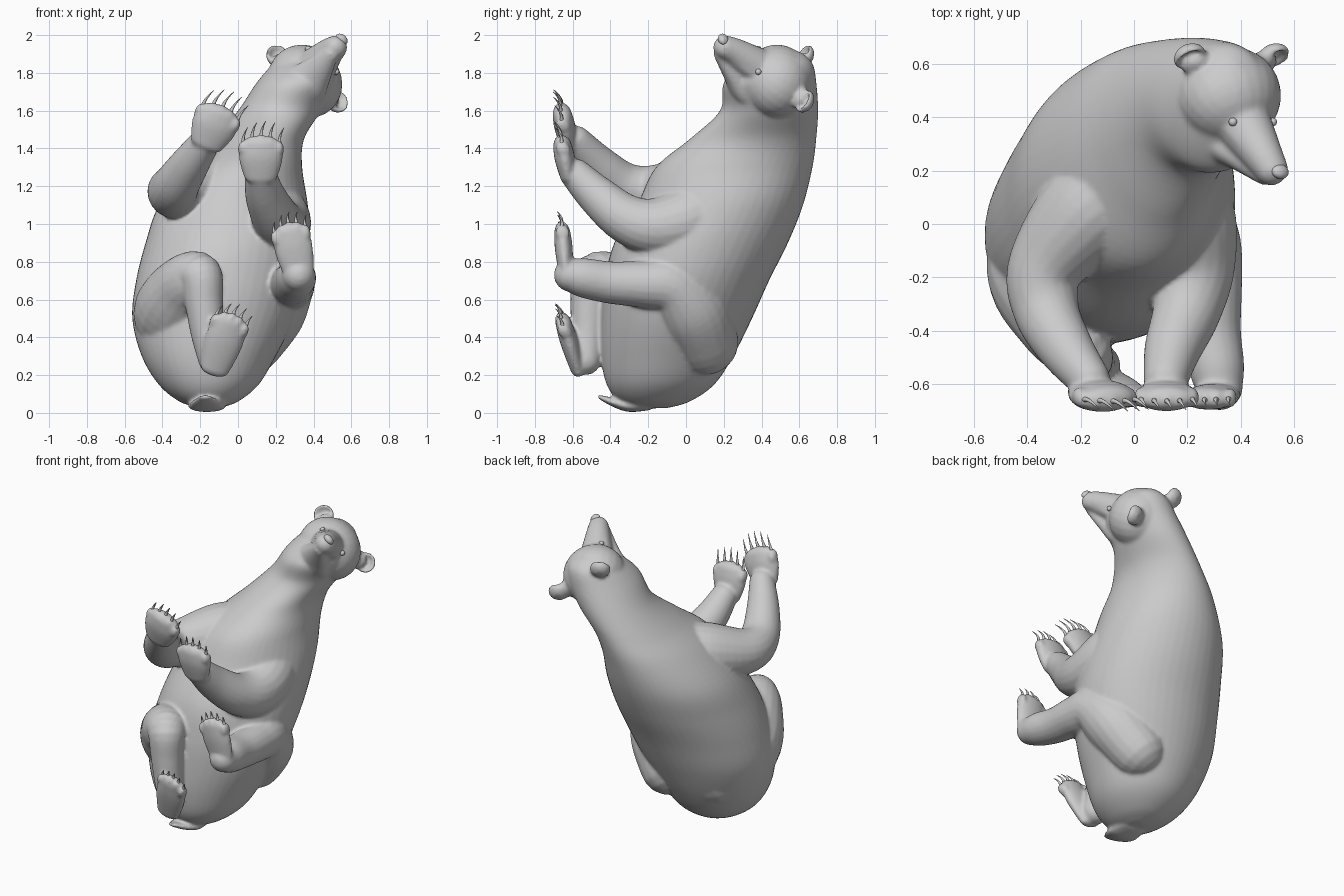
import bpy, bmesh, math
from mathutils import Vector

if "Cube" in bpy.data.objects:
    bpy.data.objects.remove(bpy.data.objects["Cube"])

X, Y, Z = Vector((1, 0, 0)), Vector((0, 1, 0)), Vector((0, 0, 1))
# Head frame: muzzle direction, towards the left ear, crown direction
FORWARD = Vector((.37, -.8, .47)).normalized()
LATERAL = Vector((.78, 0, -.63)).normalized()
CROWN = FORWARD.cross(LATERAL)


def spline(rows, steps=6):
    """Catmull-Rom interpolation of rows of numbers."""
    rows = [Vector(row) for row in rows]
    points = [rows[0]] + rows + [rows[-1]]
    result = []
    for a, b, c, d in zip(points, points[1:], points[2:], points[3:]):
        for i in range(steps):
            t = i / steps
            result.append((b * 2 + (c - a) * t + (a * 2 - b * 5 + c * 4 - d) * t ** 2
                           + (b * 3 - a - c * 3 + d) * t ** 3) / 2)
    return result + [rows[-1]]


def loft(name, rings, sides=28):
    """Skin a list of ellipses given as (centre, axis a, axis b)."""
    bm = bmesh.new()
    loops = []
    for centre, a, b in rings:
        angles = [k * math.tau / sides for k in range(sides)]
        loops.append([bm.verts.new(centre + a * math.cos(t) + b * math.sin(t)) for t in angles])
    for low, high in zip(loops, loops[1:]):
        for k in range(sides):
            bm.faces.new((low[k - 1], low[k], high[k], high[k - 1]))
    bm.faces.new(loops[0])
    bm.faces.new(loops[-1])
    bmesh.ops.recalc_face_normals(bm, faces=bm.faces)
    mesh = bpy.data.meshes.new(name)
    bm.to_mesh(mesh)
    bm.free()
    obj = bpy.data.objects.new(name, mesh)
    bpy.context.collection.objects.link(obj)
    return obj


def dome(ring, outward):
    """Rings that round off one end of a tube."""
    centre, a, b = ring
    angles = [math.radians(angle) for angle in range(20, 90, 20)]
    return [(centre + outward * b.length * math.sin(t), a * math.cos(t), b * math.cos(t)) for t in angles]


def tube(name, rows, flat=1, sides=20, across=X):
    """Round-ended tube along (x, y, z, half width); flat scales its thickness."""
    points = spline(rows)
    rings, tangents = [], []
    for i, p in enumerate(points):
        tangent = (points[min(i + 1, len(points) - 1)] - points[max(i - 1, 0)]).to_3d().normalized()
        up = tangent.cross(across).normalized()
        rings.append((p.to_3d(), up.cross(tangent) * p[3], up * p[3] * flat))
        tangents.append(tangent)
    start = dome(rings[0], -tangents[0])[::-1]
    return loft(name, start + rings + dome(rings[-1], tangents[-1]), sides)


def ball(name, centre, a, b, c):
    """Ellipsoid with three axis vectors."""
    angles = [math.radians(angle) for angle in range(3, 180, 12)]
    return loft(name, [(centre + c * math.cos(t), a * math.sin(t), b * math.sin(t)) for t in angles], 24)


skin, details = [], []

# Torso and neck: z, x range, y range
torso = [(.025, -.2, -.1, -.24, -.1), (.06, -.31, 0, -.35, .02), (.15, -.42, .11, -.42, .15),
         (.3, -.51, .2, -.45, .25), (.5, -.56, .3, -.45, .35), (.7, -.54, .36, -.43, .44),
         (.9, -.49, .38, -.38, .54), (1.1, -.42, .37, -.26, .62), (1.3, -.28, .34, -.16, .67),
         (1.45, -.13, .35, .02, .69), (1.6, 0, .44, .18, .7), (1.75, .1, .52, .2, .69),
         (1.85, .19, .5, .31, .67), (1.91, .28, .42, .42, .61)]
torso_rings = []
for z, left, right, front, back in spline(torso):
    middle = Vector(((left + right) / 2, (front + back) / 2, z))
    torso_rings.append((middle, X * (right - left) / 2, Y * (back - front) / 2))
skin.append(loft("body", torso_rings, 48))

# Skull, muzzle and lower jaw
skull = Vector((.355, .48, 1.755))
skin.append(ball("skull", skull, LATERAL * .205, CROWN * .19, FORWARD * .185))
skin.append(tube("muzzle", [(.395, .4, 1.81, .115), (.44, .33, 1.86, .1), (.48, .265, 1.905, .078),
                            (.515, .208, 1.935, .066), (.525, .19, 1.945, .06)], .5, across=LATERAL))
skin.append(tube("muzzle_bridge", [(.395, .4, 1.81, .115), (.48, .265, 1.905, .078),
                                   (.515, .208, 1.935, .064)], across=LATERAL))
skin.append(tube("jaw", [(.28, .42, 1.66, .12), (.35, .32, 1.73, .125), (.42, .25, 1.81, .085),
                         (.49, .175, 1.9, .042)], .7, across=LATERAL))

# Cupped ears on short roots
for centre in (Vector((.21, .625, 1.89)), Vector((.525, .625, 1.65))):
    cup = [(-.045, .03), (-.025, .058), (0, .066), (.016, .06), (0, .046), (-.014, .026)]
    skin.append(loft("ear", [(centre + FORWARD * d, LATERAL * r, CROWN * r) for d, r in cup]))
    root = skull.lerp(centre, .76) - FORWARD * .015
    skin.append(ball("ear_root", root, LATERAL * .06, CROWN * .06, FORWARD * .04))

# Limbs from deep inside the trunk to the ankle
skin.append(tube("right_foreleg", [(0, .2, 1.24, .16), (-.17, .05, 1.2, .19), (-.33, -.16, 1.17, .145),
                                   (-.33, -.32, 1.2, .125), (-.26, -.46, 1.31, .105),
                                   (-.17, -.58, 1.44, .08)]))
skin.append(tube("left_foreleg", [(.12, .2, 1.14, .16), (.2, .03, 1.03, .18), (.225, -.16, .985, .155),
                                  (.2, -.32, 1.03, .13), (.145, -.47, 1.15, .107),
                                  (.12, -.58, 1.26, .085)]))
skin.append(tube("right_hind_leg", [(-.27, .05, .4, .2), (-.335, -.17, .53, .22), (-.275, -.37, .68, .165),
                                    (-.2, -.485, .725, .12), (-.18, -.51, .58, .102),
                                    (-.16, -.52, .42, .09), (-.13, -.53, .28, .08)]))
skin.append(tube("left_hind_leg", [(.06, .1, .38, .18), (.17, .03, .54, .19), (.25, -.08, .665, .155),
                                   (.28, -.22, .68, .127), (.29, -.4, .69, .112), (.31, -.54, .715, .105),
                                   (.32, -.61, .73, .09)]))


def paw(name, heel, toe, width, claw):
    """Wedge-shaped paw with five toes and curved claws."""
    heel, toe = Vector(heel), Vector(toe)
    along = (toe - heel).normalized()
    side = Y.cross(along).normalized()
    sole = [(*heel.lerp(toe, t), width * w) for t, w in ((0, .75), (.4, .93), (.7, .98), (1, .88))]
    skin.append(tube(name, sole, .46))
    for k in range(-2, 3):
        tip = toe + side * k * width * .4 + along * (.012 - .009 * k * k)
        skin.append(ball(name + "_toe", tip, side * width * .22, along * .045, Y * .038))
        base = tip + along * .035
        bend = []
        for t in (-.2, .3, .7, 1):
            hook = X * .3 * t * t - Y * .5 * t * (t - .45)
            bend.append((*(base + (along * t + hook) * claw), .0015 + .009 * (1 - t)))
        details.append(tube(name + "_claw", bend, sides=8))


paw("right_fore_paw", (-.165, -.625, 1.43), (-.1, -.655, 1.58), .125, .085)
paw("left_fore_paw", (.12, -.625, 1.25), (.122, -.655, 1.42), .12, .08)
paw("left_hind_paw", (.325, -.635, .73), (.275, -.655, .96), .105, .06)
paw("right_hind_paw", (-.125, -.575, .23), (-.04, -.65, .48), .105, .055)

# Short flat tail
skin.append(tube("tail", [(-.16, -.2, .04, .09), (-.165, -.3, .035, .1), (-.17, -.38, .055, .08),
                          (-.175, -.46, .085, .035)], .3))

# Nose and eyes
nose = Vector((.548, .197, 1.977))
details.append(ball("nose", nose, LATERAL * .036, CROWN * .024, FORWARD * .03))
for sign in (-1, 1):
    eye = Vector((.446, .383, 1.866)) + LATERAL * sign * .096
    details.append(ball("eye", eye, LATERAL * .016, CROWN * .016, FORWARD * .016))

# Fuse the fleshy parts into one smooth skin
bpy.ops.object.select_all(action="DESELECT")
for part in skin:
    part.select_set(True)
body = skin[0]
bpy.context.view_layer.objects.active = body
bpy.ops.object.join()
remesh = body.modifiers.new("fuse", "REMESH")
remesh.mode = "VOXEL"
remesh.voxel_size = .0105
remesh.use_smooth_shade = True
relax = body.modifiers.new("relax", "SMOOTH")
relax.factor = .5
relax.iterations = 8
for part in details:
    part.data.shade_smooth()
